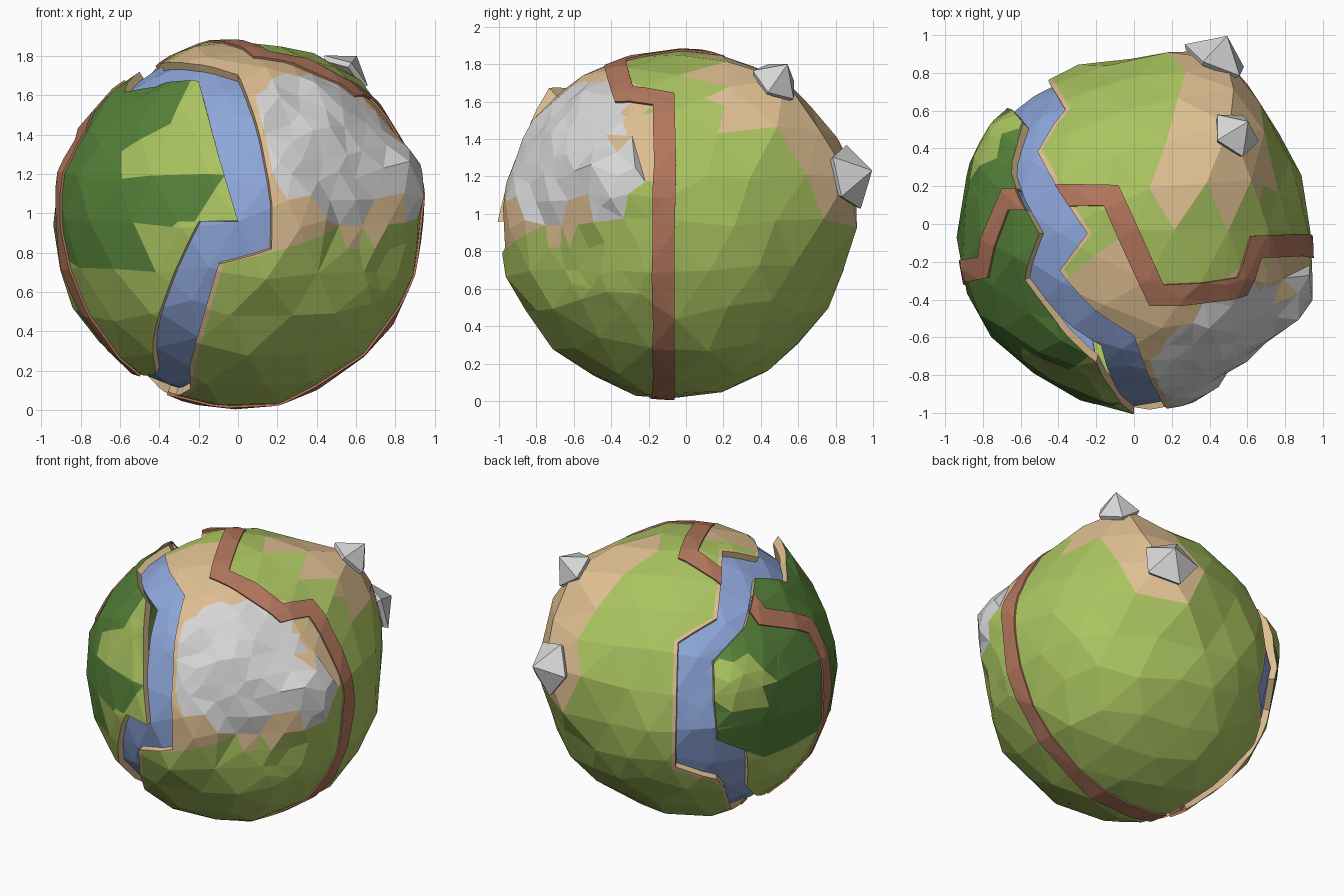
import bpy, bmesh, math, random
from mathutils import Vector

if "Cube" in bpy.data.objects:
    bpy.data.objects.remove(bpy.data.objects["Cube"])
random.seed(4)
R = 0.935
CENTRE = Vector((0, -0.05, 0.95))


def srgb(r, g, b):
    return [((c / 255 + 0.055) / 1.055) ** 2.4 for c in (r, g, b)] + [1]


MATS = []
for name, c in [("grass", (170, 196, 96)), ("forest_green", (86, 130, 58)),
                ("sand", (222, 190, 145)), ("rock_grey", (214, 214, 214)),
                ("road_brown", (178, 118, 92)), ("water_blue", (141, 166, 218))]:
    m = bpy.data.materials.new(name)
    m.diffuse_color = srgb(*c)
    m.use_nodes = True
    m.node_tree.nodes["Principled BSDF"].inputs["Base Color"].default_value = m.diffuse_color
    MATS.append(m)
GRASS, FOREST, SAND, ROCK, ROAD, WATER = range(6)

# Views used to place points on the globe: azimuth and elevation in degrees
F, T, L = (0, 0), (0, 90), (215, 25)


def spot(view, r, up):
    """Point on the globe seen at (r, up) from the centre of a view."""
    a, e = map(math.radians, view)
    right = Vector((math.cos(a), math.sin(a), 0))
    level = Vector((math.sin(a), -math.cos(a), 0))
    z = Vector((0, 0, 1))
    depth = math.sqrt(max(0, R * R - r * r - up * up))
    p = right * r + (z * math.cos(e) - level * math.sin(e)) * up
    return (p + (level * math.cos(e) + z * math.sin(e)) * depth).normalized()


def way(*p):
    return Vector(p).normalized()


def pairs(view, rows):
    return [(spot(view, a, b), spot(view, c, d)) for a, b, c, d in rows]


# River ring: outer bank, island bank
river = pairs(T, [(-.25, 0, -.51, 0), (-.40, -.2, -.59, -.25), (-.22, -.40, -.42, -.46)])
river += pairs(F, [(0, .76, -.185, .667), (.12, .40, -.10, .35), (.17, .10, 0, .01),
                   (.17, -.13, -.20, .01), (-.10, -.21, -.33, -.25), (-.25, -.74, -.44, -.60),
                   (-.24, -.84, -.42, -.77)])
river.append((way(-.42, .14, -.83), way(-.58, .05, -.72)))
river += pairs(L, [(.22, -.76, .36, -.76), (.17, -.71, .36, -.53), (-.095, -.63, .17, -.455),
                   (-.09, -.25, .15, -.20), (-.08, .17, .145, .05), (.17, .32, .35, .27)])
river.append(river[0])
# Sandy strip along the outer bank
bank = [(a + (a - b).normalized() * .03, a) for a, b in river]
# Grassy glades in the forest
glade = pairs(F, [(-.1, .69, -.22, .68), (0, .5, -.34, .50), (.1, .36, -.60, .37),
                  (.12, .23, -.60, .23)])
nook = pairs(F, [(.1, .24, -.07, .24), (.1, -.02, -.24, -.02)])


def ribbon(pts, half):
    """Left and right edges of a path with mitred corners."""
    out = []
    for i, p in enumerate(pts):
        d = [(pts[j + 1] - pts[j]).normalized() for j in (i - 1, i) if 0 <= j < len(pts) - 1]
        side = p.cross(sum(d, Vector())).normalized()
        w = half / max(.55, side.dot(p.cross(d[0]).normalized()))
        out.append((p + side * w, p - side * w))
    return out


road_east = [spot(T, x, y) for x, y in [(-.45, .2), (-.12, .2), (.12, -.33), (.57, -.28),
                                        (.65, -.07), (.88, -.06)]]
road_east += [way(.93, -.07, -.1), way(.75, -.07, -.56), way(.42, -.07, -.84),
              way(-.02, -.07, -.93), way(-.42, -.12, -.80)]
road_west = [way(-.48, -.12, -.77), way(-.72, -.2, -.55), way(-.88, -.22, -.2),
             way(-.92, -.2, .15)]
road_west += [spot(T, x, y) for x, y in [(-.8, -.18), (-.68, .18), (-.48, .18)]]
roads = [ribbon(p, .062) for p in (road_east, road_west)]

# Landmarks
mountain = spot(F, .50, .44)
cliff = way(.85, -.36, .22)
peak_a, peak_b = way(.42, .89, .24), way(.54, .53, .76)
ridge = way(.52, .72, .46)
island_tip = way(-.2, -.67, .72)
hill = spot(L, .33, -.10)
# Broad swells and hollows: direction, reach, height
swells = [(cliff, .35, .11), (peak_a, .5, .15), (peak_b, .45, .17), (ridge, .3, .02),
          (spot(F, .17, -.1), .45, .06), (way(.1, .75, -.65), .5, -.03),
          (way(-1, -.25, .2), .4, .025), (way(-.52, -.75, 0), .5, -.035),
          (way(.58, -.75, .0), .5, -.06), (way(-.15, -.2, -.95), .5, .025)]


def near(d, centre, radius):
    return max(0, 1 - (d - centre).length / radius)


# Base globe, finer around the mountain, with rough radial noise
bm = bmesh.new()
bmesh.ops.create_icosphere(bm, subdivisions=3, radius=R)
for centre, size in ((mountain, .5), (way(.8, -.45, 0), .4), (hill, .3)):
    fine = {e for f in bm.faces if (f.calc_center_median().normalized() - centre).length < size
            for e in f.edges if e.calc_length() > .2}
    bmesh.ops.subdivide_edges(bm, edges=list(fine), cuts=1, use_grid_fill=True)
    bmesh.ops.triangulate(bm, faces=bm.faces[:])
for v in bm.verts:
    d = v.co.normalized()
    jit = Vector([random.uniform(-.03, .03) for _ in range(3)])
    rad = R + random.uniform(-.012, .012) + sum(h * near(d, c, s) for c, s, h in swells)
    if (d - mountain).length < .45:
        rad += random.uniform(-.01, .02)
    v.co = (d + jit).normalized() * rad
    v.co.z = max(v.co.z, -.935)


def cut(p, q):
    """Cut the faces near the arc p-q along that arc."""
    mid, lim = (p + q).normalized(), p.angle(q) / 2 + .25
    faces = [f for f in bm.faces if f.calc_center_median().angle(mid) < lim]
    geom = set(faces)
    for f in faces:
        geom.update(f.edges)
        geom.update(f.verts)
    bmesh.ops.bisect_plane(bm, geom=list(geom), dist=1e-5, plane_co=(0, 0, 0),
                           plane_no=p.cross(q).normalized())


for strip in [river, bank, glade, nook] + roads:
    for (a, b), (c, d) in zip(strip, strip[1:]):
        cut(a, c)
        if strip is not bank:
            cut(b, d)
cut(*glade[-1])
cut(*nook[-1])
bmesh.ops.triangulate(bm, faces=bm.faces[:])


def inside(c, strip):
    for (a, b), (a2, b2) in zip(strip, strip[1:]):
        for t in ((a, b, a2), (b, b2, a2)):
            s = [t[i].cross(t[(i + 1) % 3]).dot(c) for i in range(3)]
            if c.dot(t[0]) > 0 and (min(s) > 0 or max(s) < 0):
                return True
    return False


# Sort the faces into land, island, river and road
LAND, ISLAND, STREAM, PATH = range(4)
kind = bm.faces.layers.int.new("kind")
for f in bm.faces:
    if inside(f.calc_center_median(), river):
        f[kind] = STREAM
seed = way(-.9, -.1, .2)
todo = [min(bm.faces, key=lambda f: (f.calc_center_median().normalized() - seed).length)]
while todo:
    f = todo.pop()
    if f[kind] == LAND:
        f[kind] = ISLAND
        todo += [g for e in f.edges for g in e.link_faces if g[kind] == LAND]

sandy = [(mountain, .60), (peak_a, .30), (peak_b, .33), (ridge, .25), (spot(T, -.1, -.26), .19),
         (spot(T, .28, .25), .12), (spot(F, .28, -.02), .15), (way(.85, -.22, .42), .22),
         (spot(T, .05, -.48), .2)]
for f in bm.faces:
    c = f.calc_center_median()
    d = c.normalized()
    if f[kind] == STREAM:
        f.material_index = WATER
    elif any(inside(c, r) for r in roads):
        f[kind], f.material_index = PATH, ROAD
    elif f[kind] == ISLAND:
        dark = d.z > (.02 if d.x > -.54 and d.y < 0 else -.2) and not near(d, hill, .2)
        dark = dark and not inside(c, glade) and not inside(c, nook)
        f.material_index = FOREST if dark else GRASS
    elif inside(c, bank):
        f.material_index = SAND
    elif near(d, mountain, .47) or near(d, cliff, .2):
        f.material_index = ROCK
    elif any(near(d, *s) for s in sandy) and not (d.y > -.05 and near(d, way(.85, -.22, .42), .3)):
        f.material_index = SAND


def finish(name, b):
    me = bpy.data.meshes.new(name)
    b.to_mesh(me)
    b.free()
    for m in MATS:
        me.materials.append(m)
    ob = bpy.data.objects.new(name, me)
    ob.location = CENTRE
    bpy.context.collection.objects.link(ob)


def part(name, which, scale, depth, wall):
    """Lift one sort of face off the globe and give it side walls."""
    b = bm.copy()
    k = b.faces.layers.int["kind"]
    bmesh.ops.delete(b, geom=[f for f in b.faces if f[k] != which], context='FACES')
    for v in b.verts:
        v.co *= scale(v.co.normalized())
    rim = [e for e in b.edges if e.is_boundary]
    if depth:
        for g in bmesh.ops.extrude_edge_only(b, edges=rim)["geom"]:
            if isinstance(g, bmesh.types.BMVert):
                g.co *= 1 - depth
            elif isinstance(g, bmesh.types.BMFace):
                g.material_index = wall
    finish(name, b)


part("meadow", LAND, lambda d: 1, .055, SAND)
part("forest_island", ISLAND,
     lambda d: 1 + .10 * near(d, island_tip, .35) + .09 * near(d, hill, .28), .06, SAND)
part("river", STREAM, lambda d: .955, 0, WATER)
part("road", PATH, lambda d: 1.012, .02, ROAD)
bm.free()

# Two pointed rock peaks on the back
for name, d, base, tip, rad in (("low_peak", peak_a, 1.05, 1.19, .185),
                                ("high_peak", peak_b, 1.07, 1.20, .14)):
    b = bmesh.new()
    rot = d.to_track_quat('Z', 'Y').to_matrix()
    rings = [[b.verts.new(rot @ Vector((rad * s * math.cos(i * math.tau / 5),
                                        rad * s * math.sin(i * math.tau / 5), h)))
              for i in range(5)] for s, h in ((.9, base - .025), (1, base), (0, tip))]
    for lo, hi in zip(rings, rings[1:]):
        for i in range(5):
            b.faces.new((lo[i], lo[(i + 1) % 5], hi[(i + 1) % 5], hi[i]))
    b.faces.new(rings[0][::-1])
    bmesh.ops.remove_doubles(b, verts=b.verts[:], dist=1e-4)
    for f in b.faces:
        f.material_index = ROCK
    finish(name, b)
